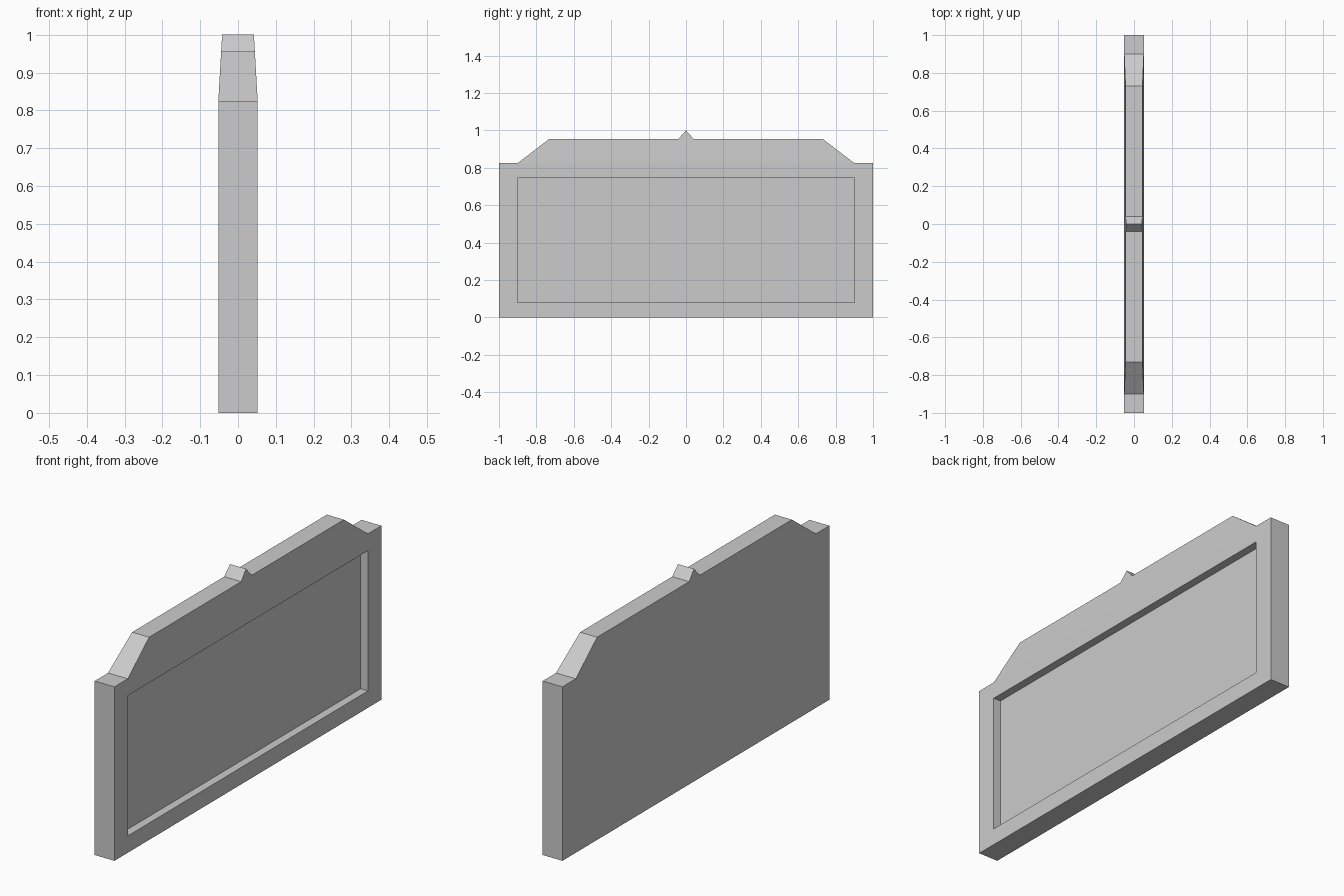
import bpy, bmesh

if "Cube" in bpy.data.objects:
    bpy.data.objects.remove(bpy.data.objects["Cube"])

HALF = 0.052        # half thickness of the slab
SHOULDER = 0.825    # height where the taper begins


def half_thickness(z):
    return HALF - max(0.0, z - SHOULDER) / (1.0 - SHOULDER) * 0.01


# Slab outline (y, z): right half from the base up to the peak, mirrored
right = [(1, 0), (1, SHOULDER), (0.9, SHOULDER), (0.73, 0.955), (0.04, 0.955)]
outline = right + [(0, 1)] + [(-y, z) for y, z in reversed(right)]
n = len(outline)

# Panel slab: two faces per side (body and tapered header), joined by a rim
bm = bmesh.new()
sides = []
for s in (1, -1):
    vs = [bm.verts.new((s * half_thickness(z), y, z)) for y, z in outline]
    bm.faces.new(vs[:3] + vs[-3:])
    bm.faces.new(vs[2:-2])
    sides.append(vs)
a, b = sides
for i in range(n):
    j = (i + 1) % n
    bm.faces.new((a[i], b[i], b[j], a[j]))
bmesh.ops.recalc_face_normals(bm, faces=bm.faces)
mesh = bpy.data.meshes.new("panel_slab")
bm.to_mesh(mesh)
bm.free()
slab = bpy.data.objects.new("panel_slab", mesh)
bpy.context.collection.objects.link(slab)

# Rectangular recess sunk into the +x face
depth, z0, z1 = 0.039, 0.08, 0.745
bpy.ops.mesh.primitive_cube_add(size=1, location=(HALF, 0, (z0 + z1) / 2))
cutter = bpy.context.object
cutter.name = "recess_cutter"
cutter.scale = (2 * depth, 1.8, z1 - z0)
cutter.hide_render = True
cutter.display_type = 'WIRE'
cut = slab.modifiers.new("recess", 'BOOLEAN')
cut.operation = 'DIFFERENCE'
cut.solver = 'EXACT'
cut.object = cutter
